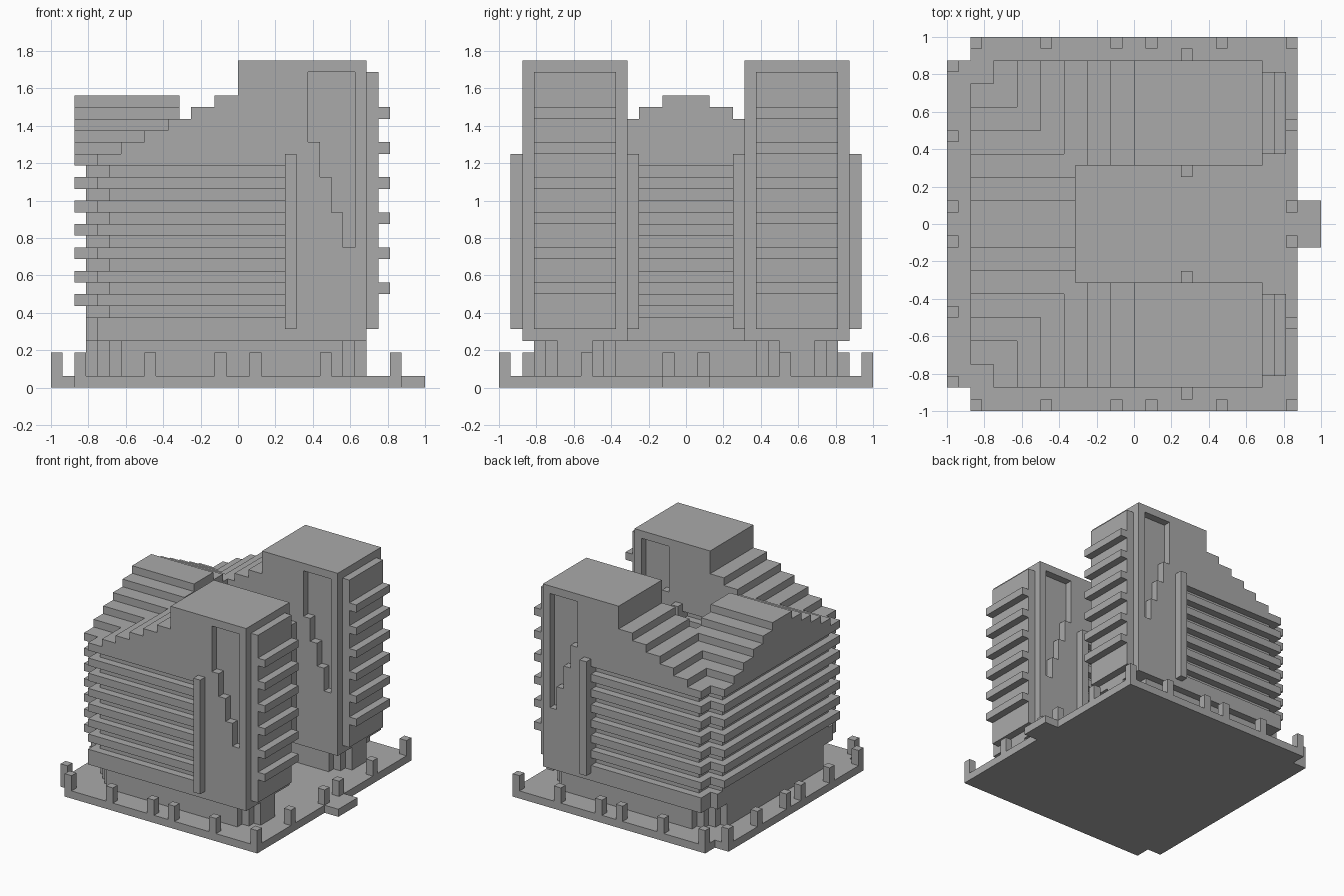
import bpy, bmesh
from mathutils import Vector

U = 1 / 16  # building module

cube = bpy.data.objects.get("Cube")
if cube:
    bpy.data.objects.remove(cube, do_unlink=True)

concrete = bpy.data.materials.new("concrete grey")
concrete.use_nodes = True
concrete.diffuse_color = (0.4, 0.4, 0.4, 1)
concrete.node_tree.nodes["Principled BSDF"].inputs["Base Color"].default_value = (0.4, 0.4, 0.4, 1)


def extrude(name, outlines, offset):
    """Extrude each closed 3D outline along offset into one object."""
    bm = bmesh.new()
    for pts in outlines:
        face = bm.faces.new([bm.verts.new(Vector(p) * U) for p in pts])
        new = bmesh.ops.extrude_face_region(bm, geom=[face])["geom"]
        verts = [g for g in new if isinstance(g, bmesh.types.BMVert)]
        bmesh.ops.translate(bm, verts=verts, vec=Vector(offset) * U)
    bmesh.ops.recalc_face_normals(bm, faces=bm.faces[:])
    mesh = bpy.data.meshes.new(name)
    bm.to_mesh(mesh)
    bm.free()
    mesh.materials.append(concrete)
    obj = bpy.data.objects.new(name, mesh)
    bpy.context.scene.collection.objects.link(obj)
    return obj


def plan(name, half, z0, z1):
    """Floor plan given for +y, mirrored to -y and raised from z0 to z1."""
    full = half + [(x, -y) for x, y in reversed(half)]
    return extrude(name, [[(x, y, z0) for x, y in full]], (0, 0, z1 - z0))


def box(name, x0, x1, y0, y1, z0, z1):
    return extrude(name, [[(x0, y0, z0), (x1, y0, z0), (x1, y1, z0), (x0, y1, z0)]], (0, 0, z1 - z0))


def pair(name, x0, x1, y0, y1, z0, z1):
    """A box on the left side and its mirror image on the right."""
    box("left_" + name, x0, x1, y0, y1, z0, z1)
    box("right_" + name, x0, x1, -y1, -y0, z0, z1)


# Plaza with entrance step and edge posts
plan("plaza_base", [(-16, 14), (-14, 14), (-14, 16), (14, 16), (14, 2), (16, 2)], 0, 1)
for x in (-14, -8, -2, 1, 7, 13):
    pair("side_post", x, x + 1, 15, 16, 1, 3)
for y in (1, 8):
    pair("entrance_post", 13, 14, y, y + 1, 1, 3)
for y in (1, 7, 13):
    pair("far_post", -16, -15, y, y + 1, 1, 3)

# Recessed ground floor with stepped corners
plan("ground_floor", [(-13, 10), (-12, 10), (-12, 11), (-11, 11), (-11, 12), (-10, 12),
                      (-10, 13), (9, 13), (9, 12), (10, 12), (10, 11), (11, 11), (11, 8),
                      (10, 8), (10, 7), (9, 7), (9, 6), (-6, 6)], 1, 4)

# Lower band, then alternating recessed strips and projecting floor slabs
court = [(4, 14), (4, 5), (-5, 5)]
plan("lower_band", [(-13, 12), (-12, 12), (-12, 14)] + court, 4, 6)
for z in range(6, 19, 2):
    plan("window_strip", [(-13, 11), (-11, 11), (-11, 13), (4, 13), (4, 6), (-6, 6)], z, z + 1)
    if z < 18:
        plan("floor_slab", [(-14, 12), (-12, 12), (-12, 14)] + court, z + 1, z + 2)

# Stepped roof terraces that rise towards the towers and the centre ridge
for z in range(19, 25):
    a = 12 - 2 * (z - 19)
    if a > 5:
        plan("roof_terrace", [(-14, a), (-a, a), (-a, 14), (0, 14), (0, 5), (-5, 5)], z, z + 1)
    else:
        plan("ridge_step", [(-14, a), (-5, a)], z, z + 1)
        pair("tower_step", -a, 0, 5, 14, z, z + 1)

# Twin towers with stepped recesses cut in both long walls
tower_profile = [(4, 4), (11, 4), (11, 28), (0, 28), (0, 19), (4, 19)]
recess_profile = [(6, 27), (6, 21), (7, 21), (7, 18), (8, 18), (8, 15),
                  (9, 15), (9, 12), (10, 12), (10, 27)]
for side, y0 in (("left", 5), ("right", -14)):
    tower = extrude(side + "_tower", [[(x, y0, z) for x, z in tower_profile]], (0, 9, 0))
    cutter = extrude("recess_cutter", [[(x, y, z) for x, z in recess_profile]
                                       for y in (y0 - 1, y0 + 8)], (0, 2, 0))
    cutter.hide_render = True
    mod = tower.modifiers.new("recess", "BOOLEAN")
    mod.operation, mod.solver, mod.object = "DIFFERENCE", "EXACT", cutter
    graph = bpy.context.evaluated_depsgraph_get()
    cut = bpy.data.meshes.new_from_object(tower.evaluated_get(graph))
    tower.modifiers.clear()
    tower.data = cut
    bpy.data.objects.remove(cutter, do_unlink=True)

# Tower end panels, balconies and vertical fins
pair("end_panel", 11, 12, 6, 13, 5, 27)
for z in range(8, 24, 3):
    pair("balcony", 12, 13, 6, 13, z, z + 1)
pair("outer_fin", 4, 5, 14, 15, 5, 20)
pair("court_fin", 4, 5, 4, 5, 5, 20)
